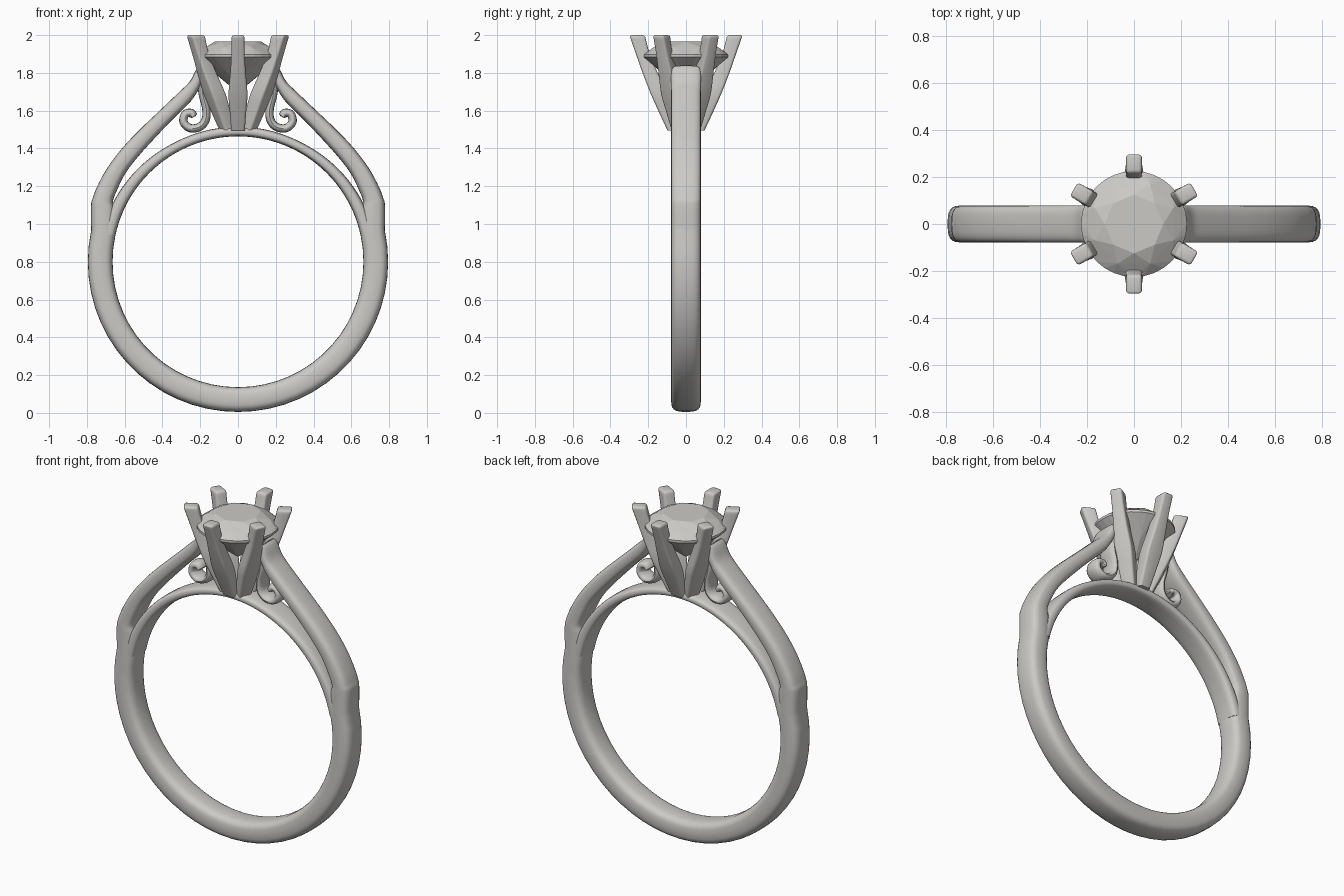
import bpy, bmesh, math
from mathutils import Vector

if "Cube" in bpy.data.objects:
    bpy.data.objects.remove(bpy.data.objects["Cube"])

def material(name, col):
    m = bpy.data.materials.new(name)
    m.diffuse_color = (*col, 1)
    m.use_nodes = True
    m.node_tree.nodes["Principled BSDF"].inputs["Base Color"].default_value = m.diffuse_color
    return m

metal = material("ring metal", (0.60, 0.59, 0.565))
CZ, RI, RO = 0.80, 0.664, 0.795      # band centre height, inner and outer radius

def finish(bm, name, smooth=True):
    bmesh.ops.recalc_face_normals(bm, faces=bm.faces)
    me = bpy.data.meshes.new(name)
    bm.to_mesh(me)
    bm.free()
    me.materials.append(metal)
    ob = bpy.data.objects.new(name, me)
    bpy.context.collection.objects.link(ob)
    if smooth:
        bpy.ops.object.select_all(action='DESELECT')
        ob.select_set(True)
        bpy.context.view_layer.objects.active = ob
        bpy.ops.object.shade_smooth_by_angle(angle=math.radians(40))
    return ob

def spline(pts, sub):
    """Catmull-Rom through tuples of any length."""
    out = []
    P = [pts[0]] + list(pts) + [pts[-1]]
    for i in range(1, len(P) - 2):
        for k in range(sub):
            t = k / sub
            out.append(tuple(0.5 * (2*b + (c-a)*t + (2*a-5*b+4*c-d)*t*t + (3*b-a-3*c+d)*t**3)
                             for a, b, c, d in zip(*P[i-1:i+3])))
    return out + [tuple(pts[-1])]

def sweep(name, stations, n=24, power=3.2):
    """Loft rounded-rectangle sections; station = outer x,z, inner x,z, half width."""
    bm = bmesh.new()
    rings = []
    for ox, oz, ix, iz, w in stations:
        ring = []
        for k in range(n):
            a = 2 * math.pi * k / n
            c, s = math.cos(a), math.sin(a)
            u = math.copysign(abs(c) ** (2 / power), c)
            v = math.copysign(abs(s) ** (2 / power), s)
            f = (u + 1) / 2
            ring.append(bm.verts.new((ix + (ox-ix)*f, v * w, iz + (oz-iz)*f)))
        rings.append(ring)
    for r, q in zip(rings, rings[1:]):
        for k in range(n):
            bm.faces.new((r[k], r[(k+1) % n], q[(k+1) % n], q[k]))
    bm.faces.new(rings[0])
    bm.faces.new(rings[-1])
    return finish(bm, name)

def arc_station(deg, ri, ro, w):
    a = math.radians(deg)
    c, s = math.cos(a), math.sin(a)
    return (ro*c, CZ + ro*s, ri*c, CZ + ri*s, w)

# Shank: circular lower band rising into the two shoulders
W = 0.079
half = [arc_station(d, RI, RO, W) for d in range(-90, 13, 6)]
half += spline([
    arc_station(12, RI, RO, W),
    (0.778, 1.10, 0.652, 1.07, W), (0.768, 1.14, 0.662, 1.12, W),
    (0.745, 1.20, 0.640, 1.18, W), (0.690, 1.30, 0.595, 1.27, W),
    (0.610, 1.405, 0.530, 1.355, W), (0.520, 1.50, 0.445, 1.45, W),
    (0.415, 1.60, 0.350, 1.55, W), (0.310, 1.70, 0.250, 1.65, W),
    (0.255, 1.755, 0.205, 1.72, W), (0.226, 1.81, 0.178, 1.785, W),
    (0.212, 1.83, 0.176, 1.812, 0.074), (0.200, 1.838, 0.180, 1.828, 0.06)], 4)[1:]
mirrored = [(-a, b, -c, d, w) for a, b, c, d, w in half[:0:-1]]
sweep("shank_and_shoulders", mirrored + half)

# Thin inner rail closing the finger hole under the setting
rail = []
for d in range(12, 169, 3):
    t = min(1, (min(d, 180 - d) - 12) / 50)
    rail.append(arc_station(d, RI, 0.738 - 0.023 * t, 0.077))
sweep("inner_rail", rail)

# Scrolls curling between the shoulders and the rail
path = spline([(0.197, 1.79), (0.187, 1.69), (0.168, 1.61), (0.172, 1.55), (0.205, 1.513),
               (0.255, 1.508), (0.288, 1.540), (0.280, 1.580), (0.248, 1.588),
               (0.234, 1.566)], 6)
for side, label in ((1, "right"), (-1, "left")):
    st = []
    for i, p in enumerate(path):
        a, b = Vector(path[max(i-1, 0)]), Vector(path[min(i+1, len(path)-1)])
        t = (b - a).normalized()
        r = 0.022 if i < len(path) - 2 else 0.014
        w = 0.06 - 0.015 * i / len(path)
        nx, nz = -t.y * r, t.x * r
        st.append((side*(p[0]+nx), p[1]+nz, side*(p[0]-nx), p[1]-nz, w))
    sweep(label + "_scroll", st, 16, 2.3)

# Six claws: height, outer radius, inner radius, half width
claw = spline([(1.495, 0.098, 0.035, 0.036), (1.60, 0.147, 0.068, 0.044),
               (1.69, 0.187, 0.100, 0.050), (1.80, 0.230, 0.150, 0.041),
               (1.90, 0.265, 0.192, 0.035), (2.00, 0.300, 0.218, 0.034)], 3)
for k in range(6):
    a = math.radians(30 + 60 * k)
    rad, tan = Vector((math.cos(a), math.sin(a), 0)), Vector((-math.sin(a), math.cos(a), 0))
    bm = bmesh.new()
    prev = None
    for z, ro, ri, w in claw:
        ring = [bm.verts.new(rad * r + tan * s * w + Vector((0, 0, z)))
                for r, s in ((ri, -1), (ro, -1), (ro, 1), (ri, 1))]
        if prev:
            for i in range(4):
                bm.faces.new((prev[i], prev[(i+1) % 4], ring[(i+1) % 4], ring[i]))
        else:
            bm.faces.new(ring)
        prev = ring
    bm.faces.new(prev)
    bmesh.ops.recalc_face_normals(bm, faces=bm.faces)
    sharp = [e for e in bm.edges if e.calc_face_angle(0) > 0.7 and
             max(v.co.z for v in e.verts) > 1.5]
    bmesh.ops.bevel(bm, geom=sharp, offset=0.013, segments=3, profile=0.5, affect='EDGES')
    finish(bm, "claw_%d" % (k + 1))

# Faceted round stone from the hull of its facet corners
bm = bmesh.new()
for r, z, n, off in ((0.125, 1.965, 8, 0), (0.182, 1.937, 8, 0.5), (0.226, 1.897, 32, 0),
                     (0.226, 1.883, 32, 0), (0.105, 1.778, 8, 0.5)):
    for k in range(n):
        a = 2 * math.pi * (k + off) / n
        bm.verts.new((r * math.cos(a), r * math.sin(a), z))
bm.verts.new((0, 0, 1.695))
bmesh.ops.convex_hull(bm, input=bm.verts)
finish(bm, "stone", smooth=False)
